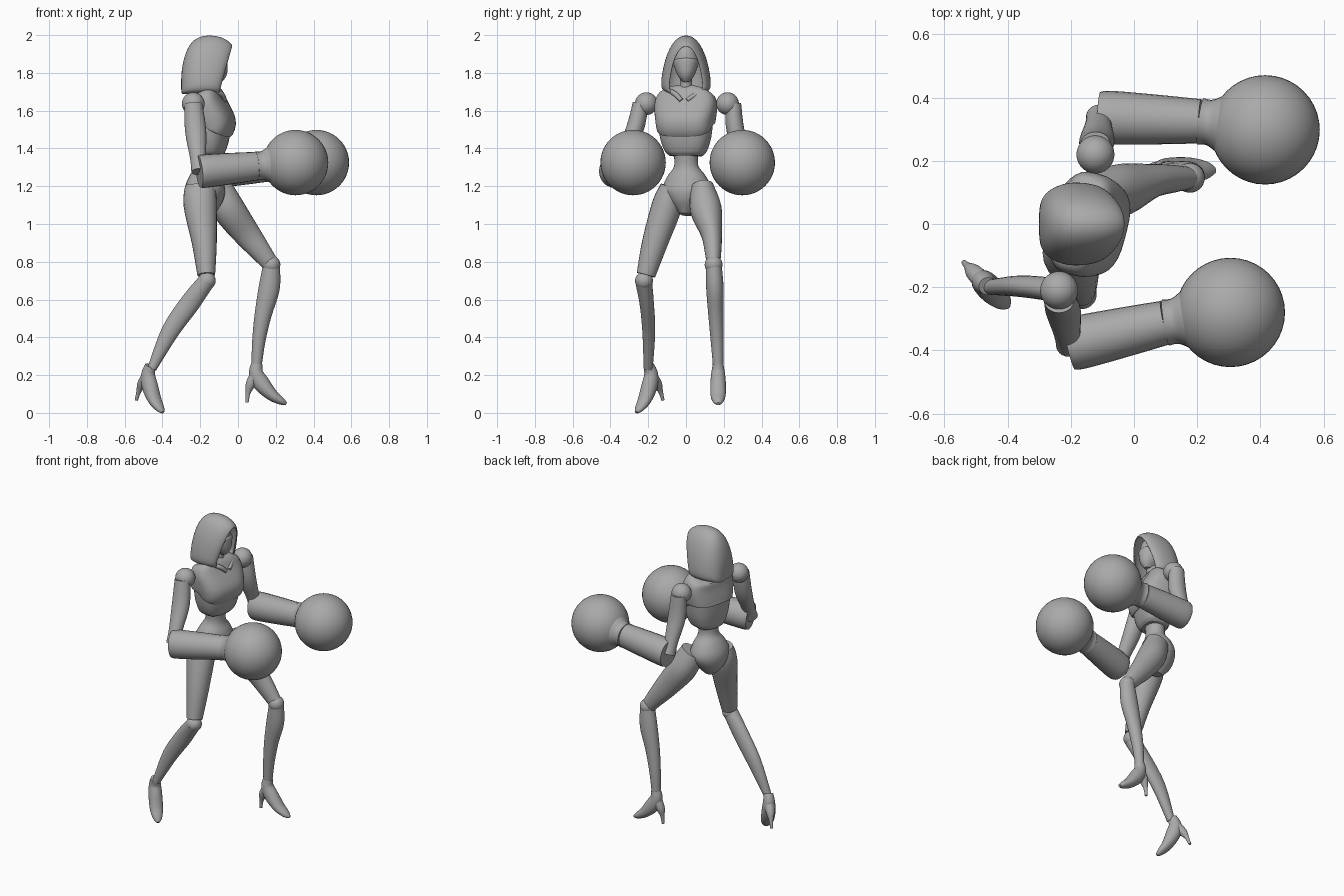
import bpy, bmesh, math
from mathutils import Vector, Matrix

if "Cube" in bpy.data.objects:
    bpy.data.objects.remove(bpy.data.objects["Cube"], do_unlink=True)

grey = bpy.data.materials.new("plain_grey")
grey.use_nodes = True
grey.diffuse_color = (0.4, 0.4, 0.4, 1)
grey.node_tree.nodes["Principled BSDF"].inputs["Base Color"].default_value = grey.diffuse_color


def finish(name, bm, angle=40, subdiv=0):
    bmesh.ops.recalc_face_normals(bm, faces=bm.faces)
    mesh = bpy.data.meshes.new(name)
    bm.to_mesh(mesh)
    bm.free()
    mesh.materials.append(grey)
    ob = bpy.data.objects.new(name, mesh)
    bpy.context.collection.objects.link(ob)
    bpy.ops.object.select_all(action="DESELECT")
    ob.select_set(True)
    bpy.context.view_layer.objects.active = ob
    bpy.ops.object.shade_smooth_by_angle(angle=math.radians(angle))
    if subdiv:
        mod = ob.modifiers.new("Subdivision", "SUBSURF")
        mod.levels = mod.render_levels = subdiv
    return ob


def smooth_path(pts, steps):
    """Catmull-Rom resampling of (x, y, z, side radius, depth radius) rows."""
    rows = [Vector(p) if len(p) == 5 else Vector((*p, p[3])) for p in pts]
    out = []
    for i in range(len(rows) - 1):
        a, b, c, d = (rows[max(0, min(len(rows) - 1, i + k))] for k in (-1, 0, 1, 2))
        for s in range(steps):
            t = s / steps
            out.append(b + (c - a) * (t / 2) + (a * 2 - b * 5 + c * 4 - d) * (t * t / 2)
                       + (b * 3 - a - c * 3 + d) * (t ** 3 / 2))
    return out + [rows[-1]]


def tube(name, pts, lateral=(0, 1, 0), power=2, sides=24, steps=4, matrix=None):
    """Loft elliptical rings, square to the path, through the rows."""
    bm = bmesh.new()
    rows = smooth_path(pts, steps)
    centres = [Vector(r[:3]) for r in rows]
    rings = []
    for i, row in enumerate(rows):
        tangent = (centres[min(i + 1, len(rows) - 1)] - centres[max(i - 1, 0)]).normalized()
        side = Vector(lateral)
        side = (side - tangent * side.dot(tangent)).normalized()
        depth = side.cross(tangent)
        ring = []
        for k in range(sides):
            a = math.tau * k / sides
            c, s = math.cos(a), math.sin(a)
            u = math.copysign(abs(c) ** (2 / power), c) * row[3]
            v = math.copysign(abs(s) ** (2 / power), s) * row[4]
            ring.append(bm.verts.new(centres[i] + side * u + depth * v))
        rings.append(ring)
    for r, q in zip(rings, rings[1:]):
        for k in range(sides):
            n = (k + 1) % sides
            bm.faces.new((r[k], r[n], q[n], q[k]))
    bm.faces.new(rings[0])
    bm.faces.new(rings[-1])
    if matrix:
        bm.transform(matrix)
    return finish(name, bm)


def ball(name, centre, radius, scale=(1, 1, 1)):
    bm = bmesh.new()
    bmesh.ops.create_uvsphere(bm, u_segments=40, v_segments=24, radius=radius)
    bm.transform(Matrix.Translation(centre) @ Matrix.Diagonal((*scale, 1)))
    return finish(name, bm)


# Torso, turned a little towards the right
turn = Matrix.Translation((-0.16, 0, 0)) @ Matrix.Rotation(math.radians(-14.5), 4, "Z")
tube("chest_plate", [(-.02, 0, 1.71, .06, .05), (-.01, 0, 1.69, .14, .075), (0, 0, 1.64, .165, .09),
                     (.012, 0, 1.57, .16, .115), (.017, 0, 1.53, .152, .122), (.012, 0, 1.515, .145, .112)],
     power=3, sides=32, matrix=turn)
tube("rib_plate", [(.01, 0, 1.54, .145, .108), (.006, 0, 1.45, .133, .1),
                   (0, 0, 1.385, .11, .085), (0, 0, 1.36, .085, .07)], power=2.6, sides=32, matrix=turn)
tube("waist_and_hips", [(0, 0, 1.4, .07, .06), (-.005, 0, 1.31, .064, .058), (-.01, 0, 1.25, .105, .085),
                        (-.015, 0, 1.18, .13, .105), (-.01, 0, 1.11, .09, .09), (0, 0, 1.05, .03, .045)],
     matrix=turn)
tube("neck", [(-.15, 0, 1.66, .045), (-.14, 0, 1.72, .032), (-.14, 0, 1.8, .035)])
for side in (-1, 1):
    tube("collar_strap", [(-.07, side * .015 - .01, 1.655, .012), (-.09, side * .06, 1.69, .014),
                          (-.15, side * .1, 1.71, .012)], lateral=(1, 0, 0), sides=10)

# Head with a half mask
tube("head", [(-.115, 0, 1.755, .02, .03), (-.12, 0, 1.79, .045, .055), (-.135, 0, 1.86, .066, .072),
              (-.14, 0, 1.92, .056, .065), (-.145, 0, 1.96, .02, .025)])
tube("face_mask", [(-.11, 0, 1.752, .018, .026), (-.112, 0, 1.79, .046, .055),
                   (-.124, 0, 1.85, .067, .07), (-.127, 0, 1.865, .064, .066)])

# Hood: pointed arches from the slanted front rim to the back
arch = [(0, 1), (.3, .965), (.6, .83), (.86, .56), (1, .2), (.95, .06), (.6, 0)]
arch = [(-y, h) for y, h in reversed(arch[1:])] + arch
stations = [(-.025, 1.945, .09), (-.045, 1.97, .112), (-.09, 1.995, .128), (-.15, 2.004, .135),
            (-.21, 1.995, .135), (-.255, 1.96, .12), (-.285, 1.89, .095), (-.302, 1.8, .06)]
bm = bmesh.new()
rows = []
for i, (x, top, wide) in enumerate(stations):
    slant = .075 * max(0, 1 - i / 4)
    rows.append([bm.verts.new((x - slant * (1 - h), y * wide, 1.685 + h * (top - 1.685))) for y, h in arch])
for r, q in zip(rows, rows[1:]):
    for k in range(len(arch) - 1):
        bm.faces.new((r[k], r[k + 1], q[k + 1], q[k]))
bm.faces.new(rows[-1])
hood = finish("hood", bm, angle=60)
shell = hood.modifiers.new("Thickness", "SOLIDIFY")
shell.thickness, shell.offset = .012, -1
smooth = hood.modifiers.new("Subdivision", "SUBSURF")
smooth.levels = smooth.render_levels = 2


# Arms with round gloves
def arm(label, side, shoulder, elbow, wrist, glove):
    s, e, w, g = map(Vector, (shoulder, elbow, wrist, glove))
    ball(label + "_shoulder_joint", s, .06)
    out = Vector((0, side, 0))
    tube(label + "_upper_arm", [(*(s + out * .03), .042, .048), (*(s.lerp(e, .4) + out * -.005), .047, .056),
                                (*s.lerp(e, .8), .038, .042), (*e, .042, .042)])
    tube(label + "_forearm", [(*e, .08, .085), (*e.lerp(w, .12), .085, .088), (*e.lerp(w, .6), .078, .082),
                              (*w, .07, .075)])
    tube(label + "_glove_cuff", [(*w, .074, .078), (*w.lerp(g, .15), .073, .076), (*w.lerp(g, .35), .096, .1),
                                 (*w.lerp(g, .55), .11, .11)])
    ball(label + "_glove", g, .173)


arm("right", -1, (-.237, -.21, 1.637), (-.205, -.382, 1.277), (.1, -.312, 1.307), (.305, -.28, 1.325))
arm("left", 1, (-.122, .22, 1.637), (-.11, .338, 1.28), (.21, .325, 1.307), (.415, .298, 1.325))

# Legs
tube("right_thigh", [(-.2, -.075, 1.2, .06, .08), (-.2, -.1, 1.1, .08, .088), (-.178, -.165, .9, .068, .066),
                     (-.168, -.212, .73, .05, .047)])
ball("right_knee", (-.165, -.222, .7), .047)
tube("right_shin", [(-.165, -.225, .7, .045, .045), (-.255, -.208, .58, .038, .053),
                    (-.36, -.197, .43, .034, .047), (-.455, -.2, .235, .024, .024)])
tube("left_thigh", [(-.11, .085, 1.2, .06, .075), (-.05, .105, 1.08, .084, .086), (.045, .135, .95, .056, .072),
                    (.12, .143, .855, .044, .056), (.17, .145, .79, .036, .045)])
ball("left_knee", (.177, .146, .785), .047)
tube("left_shin", [(.177, .147, .78, .042, .045), (.165, .153, .66, .046, .056), (.133, .158, .52, .04, .045),
                   (.11, .165, .38, .034, .035), (.098, .17, .245, .027, .027)])


# High-heeled feet, modelled from the ankle and then posed
def foot(label, ankle, yaw, pitch):
    pose = (Matrix.Translation(ankle) @ Matrix.Rotation(math.radians(yaw), 4, "Z")
            @ Matrix.Rotation(math.radians(pitch), 4, "Y"))
    tube(label + "_foot", [(0, 0, .01, .028, .03), (-.004, 0, -.04, .036, .038), (.025, 0, -.095, .041, .044),
                           (.08, 0, -.155, .04, .032), (.13, 0, -.188, .028, .02), (.156, 0, -.202, .01, .008)],
         matrix=pose)
    tube(label + "_heel", [(-.005, 0, -.045, .03), (-.034, 0, -.1, .026), (-.047, 0, -.145, .013),
                           (-.052, 0, -.195, .008)], matrix=pose)


foot("left", (.1, .17, .25), 0, 0)
foot("right", (-.465, -.195, .24), -45, 16)
